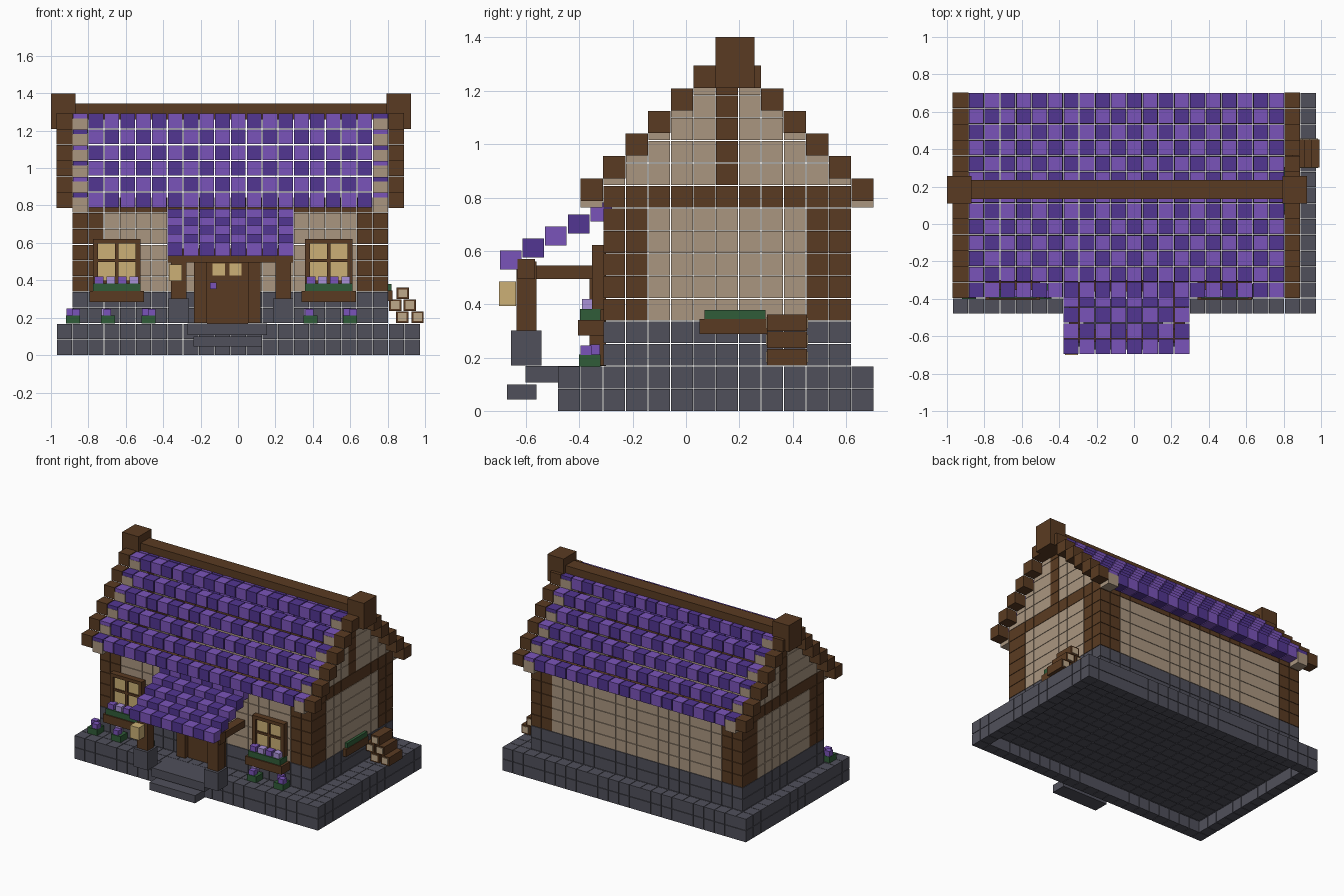
import bpy
import bmesh
from mathutils import Matrix, Vector

cube = bpy.data.objects.get("Cube")
if cube:
    bpy.data.objects.remove(cube, do_unlink=True)

C = 0.0845                      # block size
X0, Y0 = -0.97, -0.48           # corner of the block grid
NX, NY = 23, 14


def material(name, r, g, b):
    lin = [(v / 255 / 12.92) if v < 11 else ((v / 255 + 0.055) / 1.055) ** 2.4 for v in (r, g, b)]
    m = bpy.data.materials.new(name)
    m.use_nodes = True
    m.diffuse_color = (*lin, 1)
    bsdf = m.node_tree.nodes["Principled BSDF"]
    bsdf.inputs["Base Color"].default_value = (*lin, 1)
    bsdf.inputs["Roughness"].default_value = 0.9
    return m


STONE = material("stone grey", 80, 80, 91)
TAN = material("plaster tan", 170, 150, 128)
WOOD = material("dark wood", 90, 59, 34)
LIGHT = material("light purple", 122, 84, 186)
DARK = material("dark purple", 82, 54, 146)
GLASS = material("warm glass", 204, 176, 118)
GREEN = material("leaf green", 48, 92, 56)
LILAC = material("lilac", 170, 145, 215)
CUT = material("cut wood", 190, 168, 138)


class Part:
    """Collects boxes into one mesh object."""

    def __init__(self, name):
        self.name, self.bm, self.mats = name, bmesh.new(), []

    def box(self, x, y, z, mat):
        if mat not in self.mats:
            self.mats.append(mat)
        lo, hi = Vector((x[0], y[0], z[0])), Vector((x[1], y[1], z[1]))
        mtx = Matrix.Translation((lo + hi) / 2) @ Matrix.Diagonal((*(hi - lo), 1))
        new = bmesh.ops.create_cube(self.bm, size=1, matrix=mtx)
        for f in {f for v in new["verts"] for f in v.link_faces}:
            f.material_index = self.mats.index(mat)

    def cell(self, i, j, z, mat, gap=0.0015, height=C):
        x, y = X0 + i * C, Y0 + j * C
        self.box((x + gap, x + C - gap), (y + gap, y + C - gap), (z + gap, z + height - gap), mat)

    def done(self):
        me = bpy.data.meshes.new(self.name)
        self.bm.to_mesh(me)
        self.bm.free()
        for m in self.mats:
            me.materials.append(m)
        ob = bpy.data.objects.new(self.name, me)
        bpy.context.collection.objects.link(ob)


def single(name, x, y, z, mat):
    p = Part(name)
    p.box(x, y, z, mat)
    p.done()


# Foundation: open ring below, full floor above
base = Part("foundation")
for i in range(NX):
    for j in range(NY):
        if i in (0, NX - 1) or j in (0, NY - 1):
            base.cell(i, j, 0, STONE)
        base.cell(i, j, C, STONE)
base.done()

# Walls: stone footing, wooden corners, plaster panels, top beam
walls = Part("walls")
for k in range(2, 10):
    for i in range(1, 21):
        for j in range(2, 13):
            if i not in (1, 20) and j not in (2, 12):
                continue
            corner = (i < 3 or i > 18) and (j < 4 or j > 10)
            mat = STONE if k < 4 else WOOD if corner or k == 9 else TAN
            walls.cell(i, j, k * C, mat)
walls.done()

# Stepped gables with a centre post, and wooden rakes outside them
gables = Part("gables")
rakes = Part("gable_rakes")
EAVE = 0.787
for r in range(6):
    for i in (1, 20):
        for j in range(r + 1, 14 - r):
            if r == 0 and 1 < j < 13:
                continue
            gables.cell(i, j, (9 + r) * C, WOOD if j == 7 else TAN)
    for i in (0, 21):
        for j in (r + 1, 13 - r):
            rakes.cell(i, j, EAVE + r * C, WOOD, gap=0.0005)
gables.done()
rakes.done()

# Main roof tiles
roof = Part("roof_tiles")
for r in range(6):
    for i in range(1, 21):
        for j in (r + 1, 13 - r):
            roof.cell(i, j, EAVE + r * C, DARK if (i + r) % 2 else LIGHT, gap=0.003)
for i in range(1, 21):
    roof.cell(i, 7, EAVE + 5 * C, LIGHT if i % 2 else DARK, gap=0.003)
roof.done()

# Ridge beam with end caps
ridge = Part("ridge_beam")
ridge.box((-0.9, 0.83), (0.135, 0.235), (1.26, 1.345), WOOD)
for x in (-1.0, 0.795):
    ridge.box((x, x + 0.13), (0.11, 0.257), (1.21, 1.4), WOOD)
ridge.done()

# Porch roof, posts and beams
porch_roof = Part("porch_roof_tiles")
for r in range(5):
    y, z = -0.698 + r * C, 0.53 + r * 0.045
    for i in range(8):
        x = -0.378 + i * C
        porch_roof.box((x + 0.002, x + C - 0.002), (y + 0.002, y + C - 0.002), (z, z + 0.072),
                       LIGHT if (i + r) % 2 else DARK)
porch_roof.done()

porch = Part("porch_frame")
for x in (-0.3175, 0.2425):
    porch.box((x - 0.055, x + 0.055), (-0.655, -0.54), (0.172, 0.302), STONE)
    porch.box((x - 0.042, x + 0.042), (-0.635, -0.56), (0.302, 0.56), WOOD)
    porch.box((x - 0.03, x + 0.03), (-0.56, -0.31), (0.495, 0.545), WOOD)
porch.box((-0.378, 0.298), (-0.63, -0.565), (0.495, 0.57), WOOD)
porch.done()
single("porch_lantern", (-0.37, -0.3), (-0.7, -0.636), (0.395, 0.485), GLASS)

# Entrance steps
single("upper_step", (-0.27, 0.155), (-0.6, -0.4), (0.108, 0.17), STONE)
single("lower_step", (-0.237, 0.127), (-0.67, -0.56), (0.045, 0.1), STONE)

# Door with frame, panes and knob
door = Part("door")
door.box((-0.165, 0.053), (-0.335, -0.3), (0.17, 0.5), WOOD)
for x in (-0.235, 0.053):
    door.box((x, x + 0.068), (-0.362, -0.3), (0.172, 0.5), WOOD)
door.box((-0.235, 0.121), (-0.362, -0.3), (0.495, 0.545), WOOD)
for x in (-0.135, -0.045):
    door.box((x, x + 0.065), (-0.341, -0.334), (0.425, 0.49), GLASS)
door.box((-0.15, -0.115), (-0.352, -0.335), (0.353, 0.387), LIGHT)
door.done()


def flowers(part, xs, y, z, size):
    for n, x in enumerate(xs):
        part.box((x, x + size), (y, y + size), (z, z + size * 0.85), LILAC if n % 2 else LIGHT)


# Front windows with flower boxes
for side, x in (("right", -0.648), ("left", 0.485)):
    win = Part(side + "_window")
    win.box((x - 0.11, x + 0.11), (-0.336, -0.3), (0.4, 0.61), GLASS)
    for dx in (-0.127, 0.1):
        win.box((x + dx, x + dx + 0.027), (-0.352, -0.3), (0.38, 0.622), WOOD)
    win.box((x - 0.1, x + 0.1), (-0.352, -0.3), (0.598, 0.622), WOOD)
    win.box((x - 0.1, x + 0.1), (-0.352, -0.3), (0.38, 0.4), WOOD)
    win.box((x - 0.009, x + 0.009), (-0.346, -0.3), (0.4, 0.6), WOOD)
    win.box((x - 0.1, x + 0.1), (-0.346, -0.3), (0.498, 0.514), WOOD)
    win.done()
    planter = Part(side + "_flower_box")
    planter.box((x - 0.145, x + 0.145), (-0.405, -0.305), (0.283, 0.342), WOOD)
    planter.box((x - 0.128, x + 0.128), (-0.397, -0.32), (0.342, 0.383), GREEN)
    flowers(planter, [x - 0.118 + 0.062 * n for n in range(4)], -0.39, 0.38, 0.047)
    planter.done()

# Flower box on the side wall
side_box = Part("side_flower_box")
side_box.box((0.8, 0.826), (0.05, 0.305), (0.29, 0.345), WOOD)
side_box.box((0.8, 0.822), (0.07, 0.297), (0.345, 0.38), GREEN)
side_box.done()

# Small bushes along the front
bushes = Part("front_bushes")
for n, x in enumerate((-0.92, -0.732, -0.515, 0.35, 0.562)):
    bushes.box((x, x + 0.075), (-0.4, -0.32), (0.168, 0.212), GREEN)
    pair = [x + 0.012, x + 0.033]
    flowers(bushes, pair[:1] if n % 2 else pair[1:], -0.395, 0.21, 0.042)
    bushes.box((x + 0.002, x + 0.042), (-0.36, -0.322), (0.212, 0.25), LILAC if n % 2 else LIGHT)
bushes.done()

# Stacked logs with pale cut ends
logs = Part("log_pile")
for z, xs in ((0.172, (0.845, 0.927)), (0.236, (0.808, 0.886)), (0.3, (0.848,))):
    for x in xs:
        logs.box((x, x + 0.066), (0.303, 0.453), (z, z + 0.062), WOOD)
        for y in (0.299, 0.452):
            logs.box((x + 0.01, x + 0.056), (y, y + 0.005), (z + 0.01, z + 0.052), CUT)
logs.done()
